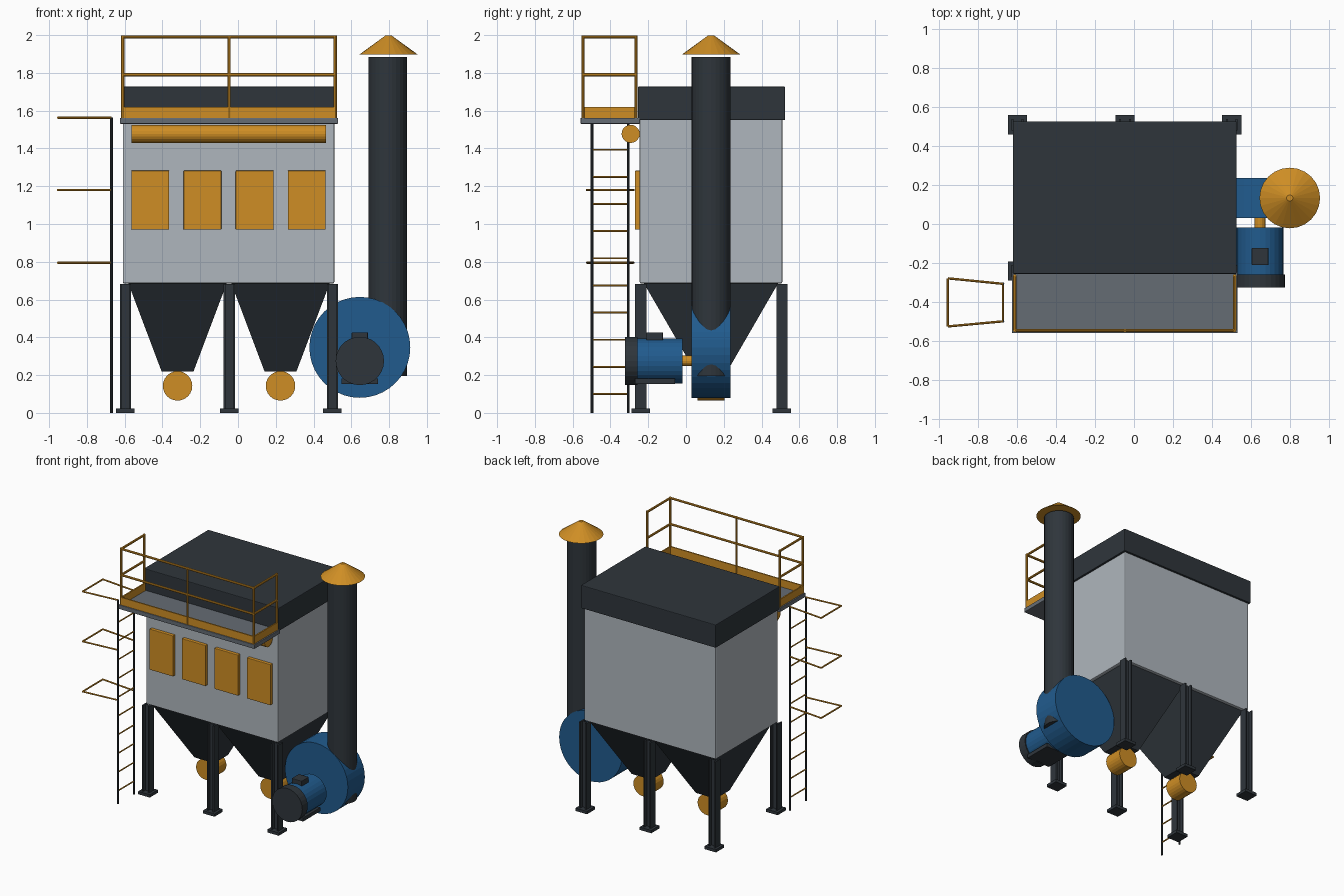
import bpy, bmesh
from mathutils import Vector

if "Cube" in bpy.data.objects:
    bpy.data.objects.remove(bpy.data.objects["Cube"], do_unlink=True)


def material(name, rgb):
    m = bpy.data.materials.new(name)
    m.use_nodes = True
    m.diffuse_color = (*rgb, 1)
    m.node_tree.nodes["Principled BSDF"].inputs["Base Color"].default_value = (*rgb, 1)
    return m


PANEL = material("light grey panel", (0.43, 0.47, 0.51))
DARK = material("charcoal steel", (0.028, 0.036, 0.044))
DECK = material("deck grey", (0.13, 0.15, 0.175))
ORANGE = material("safety orange", (0.62, 0.27, 0.018))
BLUE = material("machine blue", (0.015, 0.105, 0.27))


def finish(name, bm, mat):
    bmesh.ops.recalc_face_normals(bm, faces=bm.faces)
    me = bpy.data.meshes.new(name)
    bm.to_mesh(me)
    bm.free()
    me.materials.append(mat)
    ob = bpy.data.objects.new(name, me)
    bpy.context.collection.objects.link(ob)
    return ob


def add_box(bm, x, y, z, taper=None):
    """Box from (min, max) spans; taper gives the spans of the lower end."""
    bx, by = taper or (x, y)
    low = [bm.verts.new((bx[i], by[j], z[0])) for i, j in ((0, 0), (1, 0), (1, 1), (0, 1))]
    top = [bm.verts.new((x[i], y[j], z[1])) for i, j in ((0, 0), (1, 0), (1, 1), (0, 1))]
    bm.faces.new(low[::-1])
    bm.faces.new(top)
    for i in range(4):
        k = (i + 1) % 4
        bm.faces.new((low[i], low[k], top[k], top[i]))


def box(name, x, y, z, mat, bevel=0, taper=None):
    bm = bmesh.new()
    add_box(bm, x, y, z, taper)
    ob = finish(name, bm, mat)
    if bevel:
        mod = ob.modifiers.new("soft edges", "BEVEL")
        mod.width = bevel
        mod.segments = 2
    return ob


def add_rod(bm, a, b, r, sides, r2=None):
    a, b = Vector(a), Vector(b)
    new = bmesh.ops.create_cone(bm, cap_ends=True, segments=sides, radius1=r,
                                radius2=r if r2 is None else r2, depth=(b - a).length)
    rot = (b - a).to_track_quat("Z", "Y")
    for v in new["verts"]:
        v.co = rot @ v.co + (a + b) / 2


def rod(name, a, b, r, mat, sides=28, r2=None):
    bm = bmesh.new()
    add_rod(bm, a, b, r, sides, r2)
    return finish(name, bm, mat)


def rods(name, pairs, r, mat, sides=8):
    bm = bmesh.new()
    for a, b in pairs:
        add_rod(bm, a, b, r, sides)
    return finish(name, bm, mat)


def around(c, h):
    return (c - h, c + h)


# Filter housing and roof
box("housing", (-0.61, 0.51), (-0.245, 0.51), (0.685, 1.56), PANEL, 0.008)
box("roof", (-0.62, 0.525), (-0.255, 0.525), (1.55, 1.727), DARK, 0.005)

# Access doors and air header
for i in range(4):
    box(f"access_door_{i + 1}", around(-0.464 + i * 0.276, 0.1), (-0.27, -0.24),
        (0.97, 1.283), ORANGE, 0.004)
rod("air_header", (-0.565, -0.293, 1.477), (0.465, -0.293, 1.477), 0.048, ORANGE, 20)

# H-section legs on base plates
for x in (-0.596, -0.046, 0.5):
    for y in (-0.24, 0.508):
        bm = bmesh.new()
        for s in (-1, 1):
            add_box(bm, around(x + s * 0.025, 0.005), around(y, 0.03), (0.015, 0.682))
        add_box(bm, around(x, 0.022), around(y, 0.005), (0.015, 0.682))
        add_box(bm, around(x, 0.049), around(y, 0.049), (0, 0.022))
        finish("support_leg", bm, DARK)

# Hoppers with rotary valves
for x in (-0.32, 0.225):
    box("hopper", around(x, 0.262), (-0.225, 0.49), (0.218, 0.69), DARK,
        taper=(around(x, 0.084), around(0.133, 0.084)))
    rod("rotary_valve", (x, 0.06, 0.143), (x, 0.205, 0.143), 0.078, ORANGE, 24)

# Platform deck, toe boards and guard rail
FRONT, BACK, LEFT, RIGHT = -0.545, -0.265, -0.61, 0.515
box("platform_deck", (-0.625, 0.53), (-0.558, -0.245), (1.53, 1.562), DECK, 0.004)
bm = bmesh.new()
add_box(bm, (LEFT, RIGHT), around(FRONT, 0.005), (1.56, 1.62))
for x in (LEFT, RIGHT):
    add_box(bm, around(x, 0.005), (FRONT, BACK + 0.005), (1.56, 1.62))
finish("toe_boards", bm, ORANGE)
posts = [(LEFT, BACK), (LEFT, FRONT), (-0.047, FRONT), (RIGHT, FRONT), (RIGHT, BACK)]
pairs = [((x, y, 1.56), (x, y, 1.997)) for x, y in posts]
for z in (1.79, 1.99):
    pairs += [((*a, z), (*b, z)) for a, b in zip(posts, posts[1:])]
rods("guard_rail", pairs, 0.0085, ORANGE)

# Ladder with safety hoops
LX, Y1, Y2 = -0.67, -0.498, -0.306
rods("ladder_stringers", [((LX, y, 0), (LX, y, 1.565)) for y in (Y1, Y2)], 0.007, DARK)
rungs = [0.1 + 0.1437 * i for i in range(10)]
rods("ladder_rungs", [((LX, Y1, z), (LX, Y2, z)) for z in rungs], 0.005, ORANGE)
hoop = [(LX, Y1), (-0.953, -0.524), (-0.953, -0.278), (LX, Y2)]
rods("ladder_hoops", [((*a, z), (*b, z)) for z in (0.795, 1.18, 1.563)
                      for a, b in zip(hoop, hoop[1:])], 0.006, ORANGE)

# Fan casing and exhaust stack
FX, FY = 0.645, 0.133
rod("fan_casing", (FX, 0.03, 0.347), (FX, 0.236, 0.347), 0.267, BLUE, 40)
rod("exhaust_stack", (0.793, FY, 0.195), (0.793, FY, 1.885), 0.103, DARK, 28)
rod("rain_cap", (0.797, FY, 1.897), (0.797, FY, 1.998), 0.155, ORANGE, 24, 0.016)

# Fan motor
MZ = 0.275
rod("drive_shaft", (FX, -0.03, MZ), (FX, 0.04, MZ), 0.028, ORANGE, 16)
rod("motor_body", (FX, -0.27, MZ), (FX, -0.018, MZ), 0.12, BLUE)
rod("motor_end_cover", (FX, -0.324, MZ), (FX, -0.258, MZ), 0.128, DARK)
box("motor_foot", around(FX, 0.097), (-0.27, -0.058), (0.152, 0.182), DARK, 0.003)
box("terminal_box", around(FX, 0.043), (-0.21, -0.122), (0.37, 0.426), DARK, 0.004)
